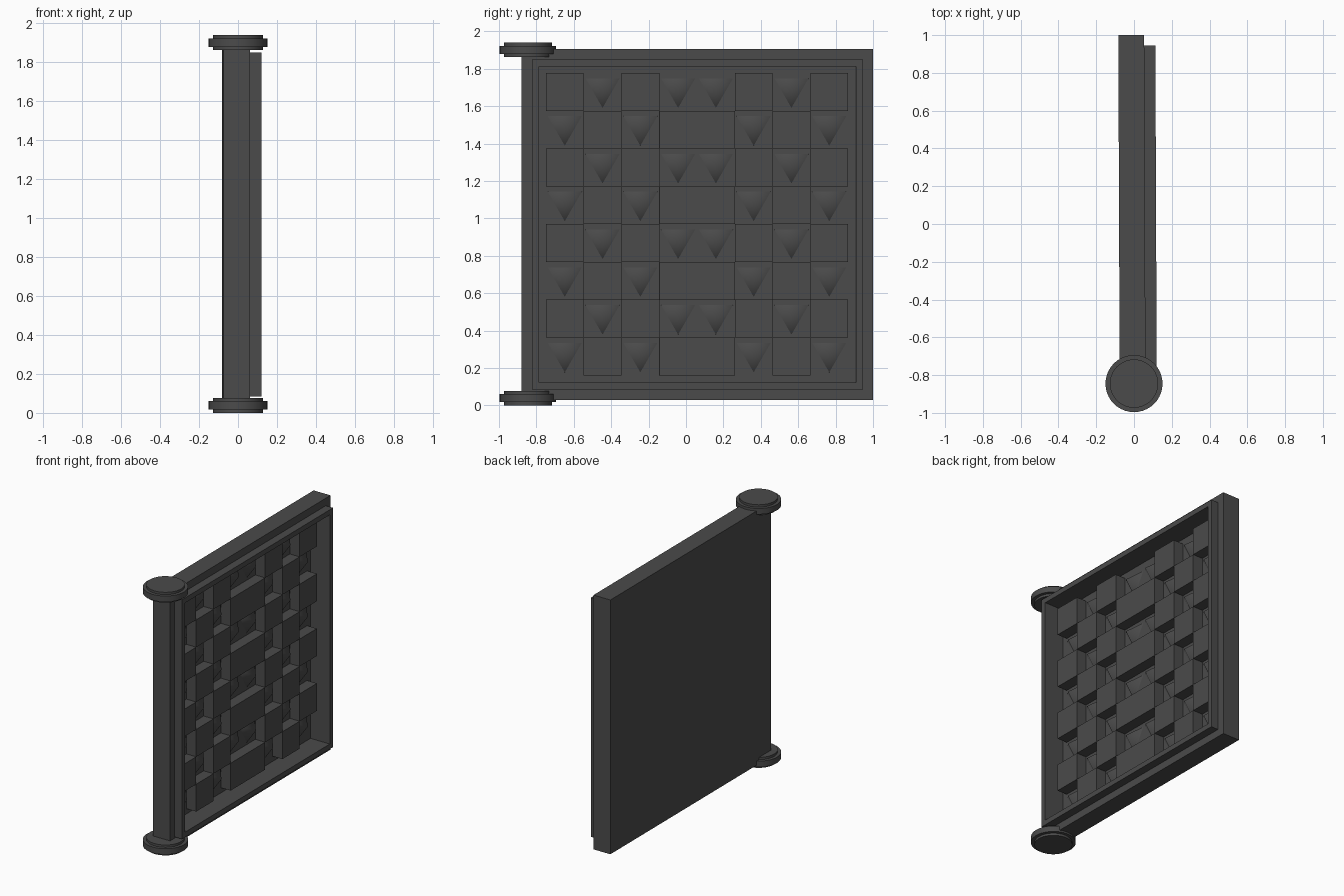
import bpy, bmesh, math
from mathutils import Vector, Matrix

if "Cube" in bpy.data.objects:
    bpy.data.objects.remove(bpy.data.objects["Cube"], do_unlink=True)

iron = bpy.data.materials.new("dark_iron")
iron.use_nodes = True
colour = (0.07, 0.07, 0.07, 1)
iron.diffuse_color = colour
iron.node_tree.nodes["Principled BSDF"].inputs["Base Color"].default_value = colour

TILT = Matrix.Rotation(0.004, 4, 'Z')


def finish(bm, name, smooth=None):
    bmesh.ops.recalc_face_normals(bm, faces=bm.faces)
    mesh = bpy.data.meshes.new(name)
    bm.to_mesh(mesh)
    bm.free()
    mesh.materials.append(iron)
    obj = bpy.data.objects.new(name, mesh)
    bpy.context.collection.objects.link(obj)
    if smooth:
        bpy.ops.object.select_all(action='DESELECT')
        obj.select_set(True)
        bpy.context.view_layer.objects.active = obj
        bpy.ops.object.shade_smooth_by_angle(angle=math.radians(smooth))
    return obj


def box(bm, lo, hi):
    lo, hi = Vector(lo), Vector(hi)
    size = hi - lo
    mat = Matrix.Translation((lo + hi) / 2) @ Matrix.Diagonal((*size, 1))
    return bmesh.ops.create_cube(bm, size=1, matrix=mat)


def push(bm, face, distance):
    face = bmesh.ops.extrude_discrete_faces(bm, faces=[face])["faces"][0]
    bmesh.ops.translate(bm, verts=face.verts, vec=(distance, 0, 0))
    return face


# Door slab with raised border and sunken panel
FLOOR, BLOCK_TOP = -0.04, 0.04
bm = bmesh.new()
box(bm, (-0.079, -0.88, 0.03), (0.058, 1.0, 1.905))
face = max(bm.faces, key=lambda f: f.calc_center_median().x)
bmesh.ops.inset_region(bm, faces=[face], thickness=0.078)
face = push(bm, face, 0.059)
bmesh.ops.inset_region(bm, faces=[face], thickness=0.053)
push(bm, face, FLOOR - 0.117)
slab = finish(bm, "door_slab")
slab.data.transform(TILT)

# Mirrored checker of raised blocks and three-sided studs
blocks, studs = bmesh.new(), bmesh.new()
CELL, Y0, Z0 = 0.202, -0.749, 0.161
for row in range(8):
    for col in range(8):
        y, z = Y0 + col * CELL, Z0 + row * CELL
        half_col = min(col, 7 - col)
        if (half_col + row) % 2:
            if col == 4 and half_col == 3:
                continue
            width = CELL * (2 if col == 3 else 1)
            box(blocks, (FLOOR - 0.01, y, z), (BLOCK_TOP, y + width, z + CELL))
        else:
            centre = Vector((0, y + CELL / 2, z + CELL / 2 + 0.02))
            tip = studs.verts.new(centre + Vector((BLOCK_TOP - 0.005, 0, 0)))
            base = []
            for k in range(3):
                a = math.radians(120 * k - 90)
                base.append(studs.verts.new(centre + Vector(
                    (FLOOR, 0.105 * math.cos(a), 0.105 * math.sin(a)))))
            for k in range(3):
                studs.faces.new((base[k], base[(k + 1) % 3], tip))
            studs.faces.new(base[::-1])
finish(blocks, "panel_blocks").data.transform(TILT)
finish(studs, "panel_studs", 120).data.transform(TILT)


# Round hinge caps, stepped at both rims
def hinge_cap(name, z):
    bm = bmesh.new()
    for radius, height in ((0.128, 0.077), (0.151, 0.043)):
        bmesh.ops.create_cone(bm, cap_ends=True, segments=40, radius1=radius,
                              radius2=radius, depth=height,
                              matrix=Matrix.Translation((0, -0.845, z)))
    finish(bm, name, 30)


hinge_cap("upper_hinge_cap", 1.9015)
hinge_cap("lower_hinge_cap", 0.0385)
